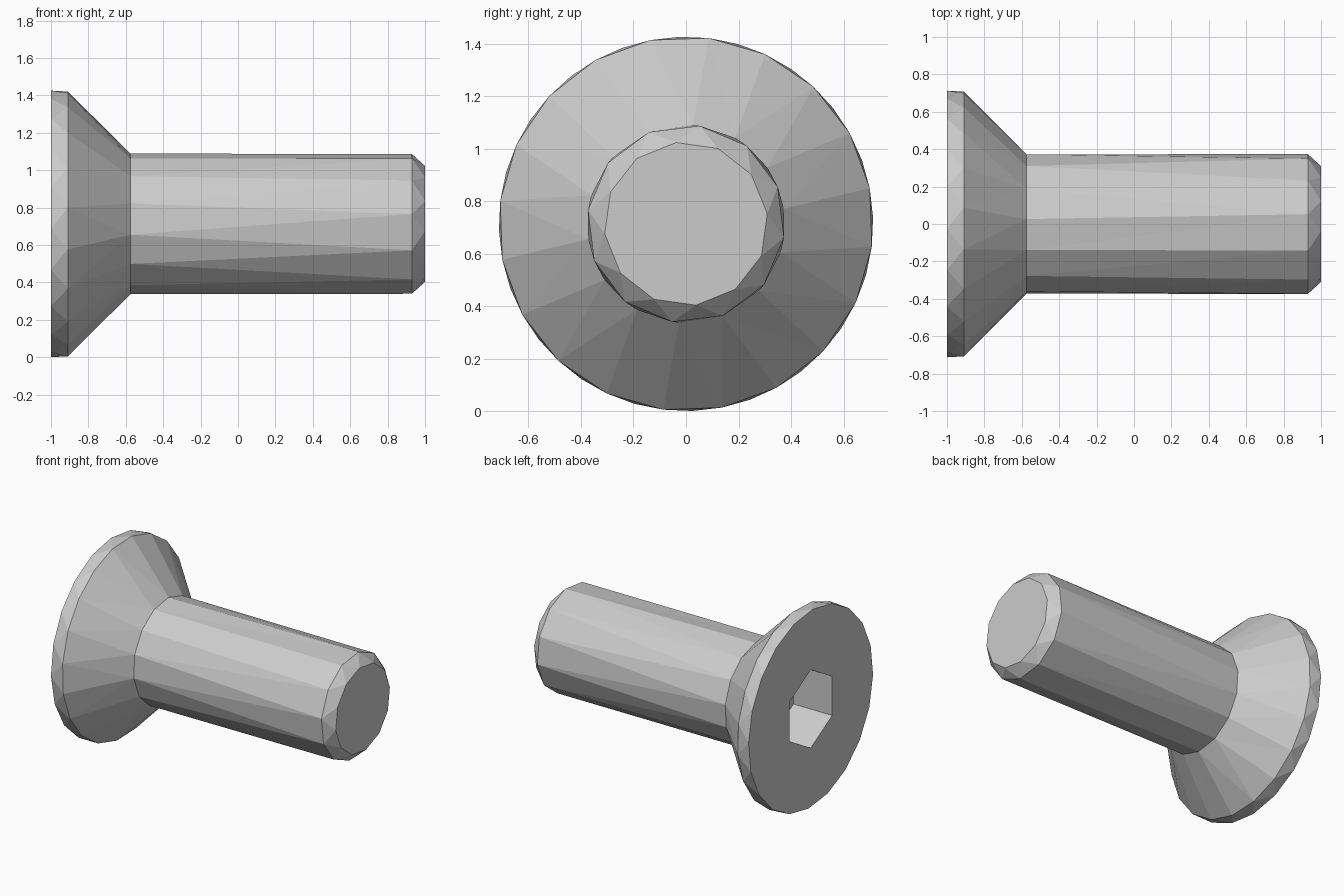
import bpy, bmesh
from math import cos, sin, radians

if "Cube" in bpy.data.objects:
    bpy.data.objects.remove(bpy.data.objects["Cube"])

CENTRE_Z = 0.713
bm = bmesh.new()


def ring(x, r, n, phase):
    """Ring of n vertices around the x axis, paired with their angles."""
    out = []
    for i in range(n):
        a = phase + 360 * i / n
        t = radians(a)
        out.append((a, bm.verts.new((x, r * cos(t), CENTRE_Z + r * sin(t)))))
    return out


def stitch(a, b):
    """Triangle strip between two rings, which may differ in side count."""
    a = a + [(a[0][0] + 360, a[0][1])]
    b = b + [(b[0][0] + 360, b[0][1])]
    i = j = 0
    while i < len(a) - 1 or j < len(b) - 1:
        step_a = j == len(b) - 1 or (i < len(a) - 1 and a[i + 1][0] <= b[j + 1][0])
        if step_a:
            bm.faces.new((a[i][1], a[i + 1][1], b[j][1]))
            i += 1
        else:
            bm.faces.new((a[i][1], b[j + 1][1], b[j][1]))
            j += 1


# x, radius, sides, phase: socket floor, socket mouth, head rim, neck, shank, chamfered tip
rings = [ring(*p) for p in (
    (-0.69, 0.283, 6, 90),
    (-1.00, 0.283, 6, 90),
    (-1.00, 0.713, 20, 92),
    (-0.91, 0.713, 20, 83),
    (-0.575, 0.377, 14, 86),
    (0.93, 0.377, 12, 82),
    (1.00, 0.312, 12, 97),
)]
for a, b in zip(rings, rings[1:]):
    stitch(a, b)

# Socket floor and shank end
for cap in (rings[0], rings[-1]):
    bm.faces.new([v for _, v in cap])

bmesh.ops.recalc_face_normals(bm, faces=bm.faces)
# Merge coplanar triangles on the flat faces
bmesh.ops.dissolve_limit(bm, angle_limit=radians(0.5), verts=bm.verts, edges=bm.edges)

mesh = bpy.data.meshes.new("countersunk_screw")
bm.to_mesh(mesh)
bm.free()
screw = bpy.data.objects.new("countersunk_screw", mesh)
bpy.context.collection.objects.link(screw)
